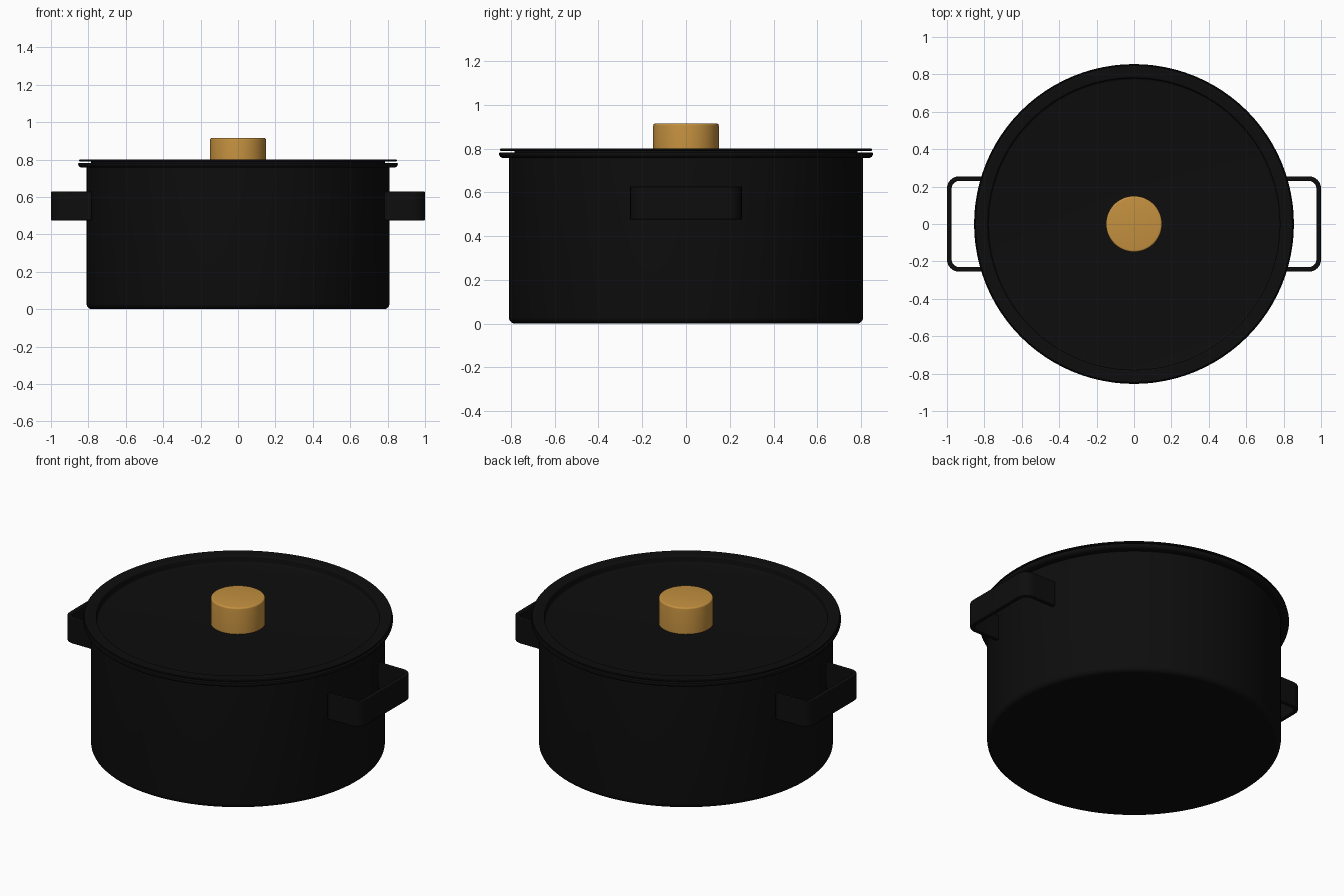
import bpy, bmesh, math
from mathutils import Vector

cube = bpy.data.objects.get("Cube")
if cube:
    bpy.data.objects.remove(cube)


def material(name, colour, roughness):
    m = bpy.data.materials.new(name)
    m.use_nodes = True
    m.diffuse_color = (*colour, 1)
    bsdf = m.node_tree.nodes["Principled BSDF"]
    bsdf.inputs["Base Color"].default_value = (*colour, 1)
    bsdf.inputs["Roughness"].default_value = roughness
    return m


black = material("black enamel", (0.004, 0.004, 0.004), 0.5)
wood = material("warm wood", (0.55, 0.28, 0.05), 0.5)


def finish(name, bm, mat):
    bmesh.ops.recalc_face_normals(bm, faces=bm.faces[:])
    mesh = bpy.data.meshes.new(name)
    bm.to_mesh(mesh)
    bm.free()
    mesh.materials.append(mat)
    obj = bpy.data.objects.new(name, mesh)
    bpy.context.collection.objects.link(obj)
    bpy.ops.object.select_all(action="DESELECT")
    obj.select_set(True)
    bpy.context.view_layer.objects.active = obj
    bpy.ops.object.shade_smooth_by_angle(angle=math.radians(35))
    return obj


def arc(cx, cy, r, start, end, steps=5):
    """Points on a circular arc, angles in degrees."""
    angles = [math.radians(start + (end - start) * i / steps) for i in range(steps + 1)]
    return [(cx + r * math.cos(a), cy + r * math.sin(a)) for a in angles]


def lathe(name, profile, mat, segments=96):
    """Revolve (radius, height) points around the z axis."""
    bm = bmesh.new()
    verts = [bm.verts.new((r, 0, z)) for r, z in profile]
    edges = [bm.edges.new(pair) for pair in zip(verts, verts[1:])]
    bmesh.ops.spin(bm, geom=verts + edges, cent=(0, 0, 0), axis=(0, 0, 1),
                   angle=math.tau, steps=segments, use_merge=True)
    bmesh.ops.remove_doubles(bm, verts=bm.verts[:], dist=1e-5)
    return finish(name, bm, mat)


# Pot: rounded base, straight wall, flared rim and hollow inside
lathe("pot_body",
      [(0, 0)] + arc(0.78, 0.03, 0.03, -90, 0)
      + [(0.81, 0.757)] + arc(0.835, 0.777, 0.02, -90, 0, 4)
      + [(0.853, 0.782), (0.81, 0.782), (0.795, 0.77)]
      + arc(0.765, 0.05, 0.03, 0, -90) + [(0, 0.02)], black)

# Lid: thin flange around a sunken plate
lathe("lid",
      [(0, 0.745), (0.765, 0.745)] + arc(0.765, 0.765, 0.02, -90, 0, 4)
      + [(0.785, 0.789), (0.845, 0.789), (0.85, 0.792), (0.85, 0.797), (0.847, 0.8)]
      + arc(0.79, 0.79, 0.01, 90, 180, 4)
      + arc(0.77, 0.765, 0.01, 0, -90, 4) + [(0, 0.755)], black)

# Knob: short cylinder with softened top edge
lathe("lid_knob", [(0, 0.75), (0.15, 0.75)] + arc(0.14, 0.905, 0.01, 0, 90, 4)
      + [(0, 0.915)], wood, 64)


# Handles: flat strap bent into a rounded U on each side
def handle(name, side):
    outer = [(0.78, -0.255)] + arc(0.935, -0.19, 0.065, -90, 0, 8) \
        + arc(0.935, 0.19, 0.065, 0, 90, 8) + [(0.78, 0.255)]
    inner = [(0.78, -0.23)] + arc(0.935, -0.19, 0.04, -90, 0, 8) \
        + arc(0.935, 0.19, 0.04, 0, 90, 8) + [(0.78, 0.23)]
    bm = bmesh.new()
    rows = [[bm.verts.new((side * x, y, 0.475)) for x, y in line] for line in (outer, inner)]
    for i in range(len(outer) - 1):
        bm.faces.new((rows[0][i], rows[0][i + 1], rows[1][i + 1], rows[1][i]))
    top = bmesh.ops.extrude_face_region(bm, geom=bm.faces[:])["geom"]
    bmesh.ops.translate(bm, vec=Vector((0, 0, 0.153)),
                        verts=[g for g in top if isinstance(g, bmesh.types.BMVert)])
    obj = finish(name, bm, black)
    bevel = obj.modifiers.new("soft_edges", "BEVEL")
    bevel.width = 0.004
    bevel.segments = 2
    bevel.limit_method = "ANGLE"
    bevel.angle_limit = math.radians(40)


for label, side in (("left", 1), ("right", -1)):
    handle(label + "_handle", side)
